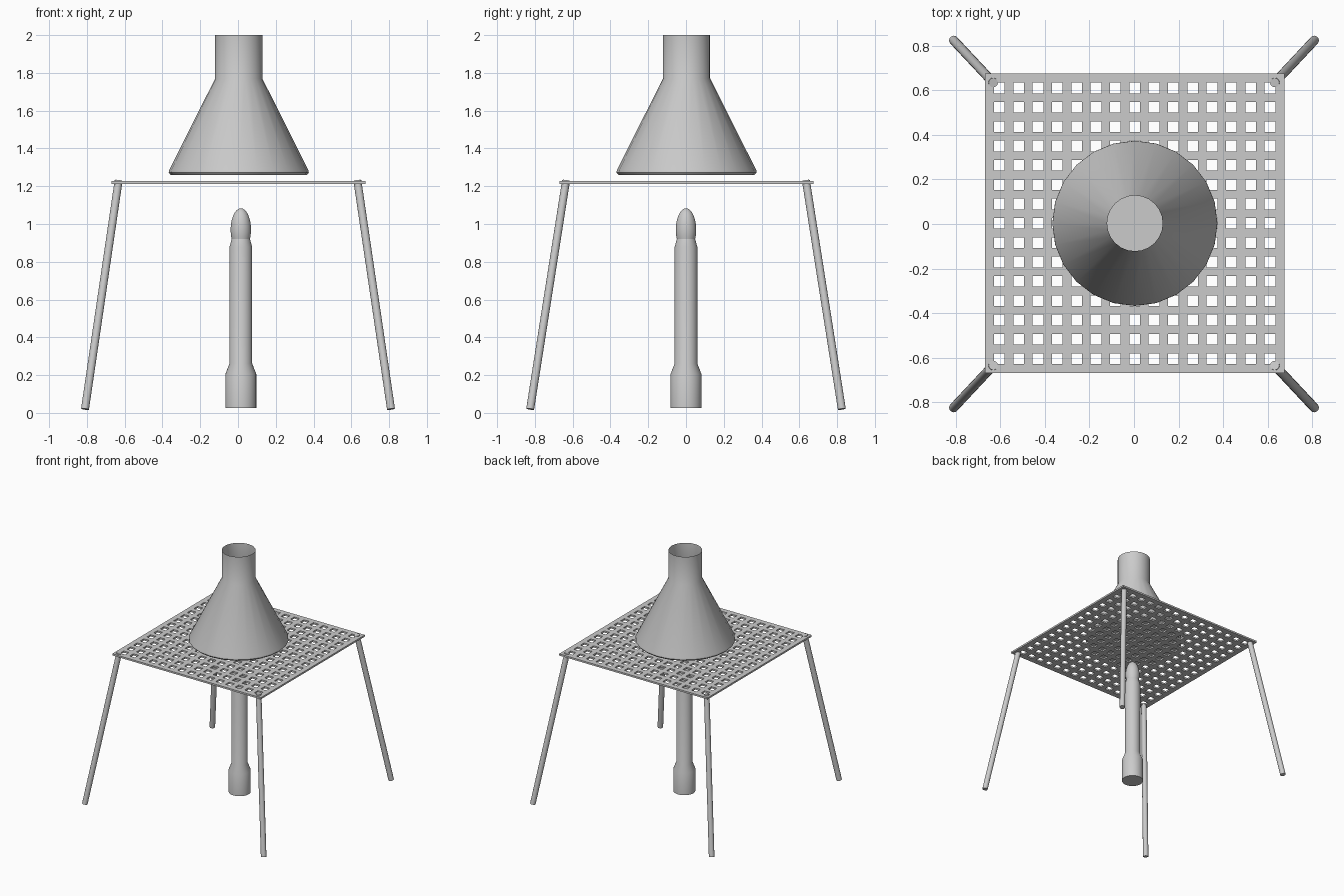
import bpy, bmesh, math
from mathutils import Vector

if "Cube" in bpy.data.objects:
    bpy.data.objects.remove(bpy.data.objects["Cube"])


def finish(name, bm, smooth=True):
    me = bpy.data.meshes.new(name)
    bm.normal_update()
    bm.to_mesh(me)
    bm.free()
    ob = bpy.data.objects.new(name, me)
    bpy.context.collection.objects.link(ob)
    if smooth:
        bpy.ops.object.select_all(action='DESELECT')
        ob.select_set(True)
        bpy.context.view_layer.objects.active = ob
        bpy.ops.object.shade_smooth_by_angle(angle=math.radians(30))
    return ob


def lathe(name, profile, x, y, sides):
    """Revolve (radius, height) points; radius 0 makes a pole."""
    bm = bmesh.new()
    rings = []
    for r, z in profile:
        if r == 0:
            rings.append([bm.verts.new((x, y, z))] * sides)
        else:
            rings.append([bm.verts.new((x + r * math.cos(math.tau * i / sides),
                                        y + r * math.sin(math.tau * i / sides), z))
                          for i in range(sides)])
    for a, b in zip(rings, rings[1:]):
        for i in range(sides):
            j = (i + 1) % sides
            bm.faces.new(dict.fromkeys((a[i], a[j], b[j], b[i])))
    return finish(name, bm)


def rod(name, a, b, r, sides=16):
    bm = bmesh.new()
    bmesh.ops.create_cone(bm, cap_ends=True, segments=sides, radius1=r, radius2=r,
                          depth=(b - a).length)
    rot = (b - a).to_track_quat('Z', 'Y').to_matrix().to_4x4()
    bm.transform(rot)
    bmesh.ops.translate(bm, verts=bm.verts, vec=(a + b) / 2)
    return finish(name, bm)


# perforated square mesh: alternating bars and holes
N, PITCH, HOLE, EDGE = 15, 0.0868, 0.048, 0.673
cuts = [-EDGE]
for i in range(N):
    c = (i - (N - 1) / 2) * PITCH
    cuts += [c - HOLE / 2, c + HOLE / 2]
cuts.append(EDGE)
bm = bmesh.new()
grid = [[bm.verts.new((x + 0.003, y + 0.003, 1.2265)) for y in cuts] for x in cuts]
for i in range(len(cuts) - 1):
    for j in range(len(cuts) - 1):
        if i % 2 == 0 or j % 2 == 0:
            bm.faces.new((grid[i][j], grid[i + 1][j], grid[i + 1][j + 1], grid[i][j + 1]))
plate = finish("perforated_plate", bm, smooth=False)
mod = plate.modifiers.new("thickness", 'SOLIDIFY')
mod.thickness = 0.014
mod.offset = -1

# four splayed legs, tops poking through the plate corners
for sy, side in ((-1, "front"), (1, "back")):
    for sx, hand in ((-1, "left"), (1, "right")):
        rod(f"{side}_{hand}_leg",
            Vector((sx * 0.81, sy * 0.825, 0.02)),
            Vector((sx * 0.632, sy * 0.635, 1.23)), 0.021)

# funnel: open at the top, closed at the base
lathe("funnel", [(0, 1.26), (0.36, 1.26), (0.371, 1.272), (0.369, 1.285),
                 (0.125, 1.77), (0.125, 2.0)], 0.004, 0.003, 24)

# burner: wide foot, barrel and tapered neck
BX = 0.015
lathe("burner", [(0, 0.025), (0.082, 0.025), (0.082, 0.205), (0.06, 0.262),
                 (0.06, 0.878), (0.048, 0.922), (0, 0.922)], BX, 0, 32)

# flame-shaped tip
tip = [(0.054 * math.cos(t), 0.97 + 0.113 * math.sin(t))
       for t in (math.radians(-30 + 12 * k) for k in range(10))]
lathe("burner_tip", [(0, tip[0][1])] + tip + [(0, 1.083)], BX, 0, 32)
